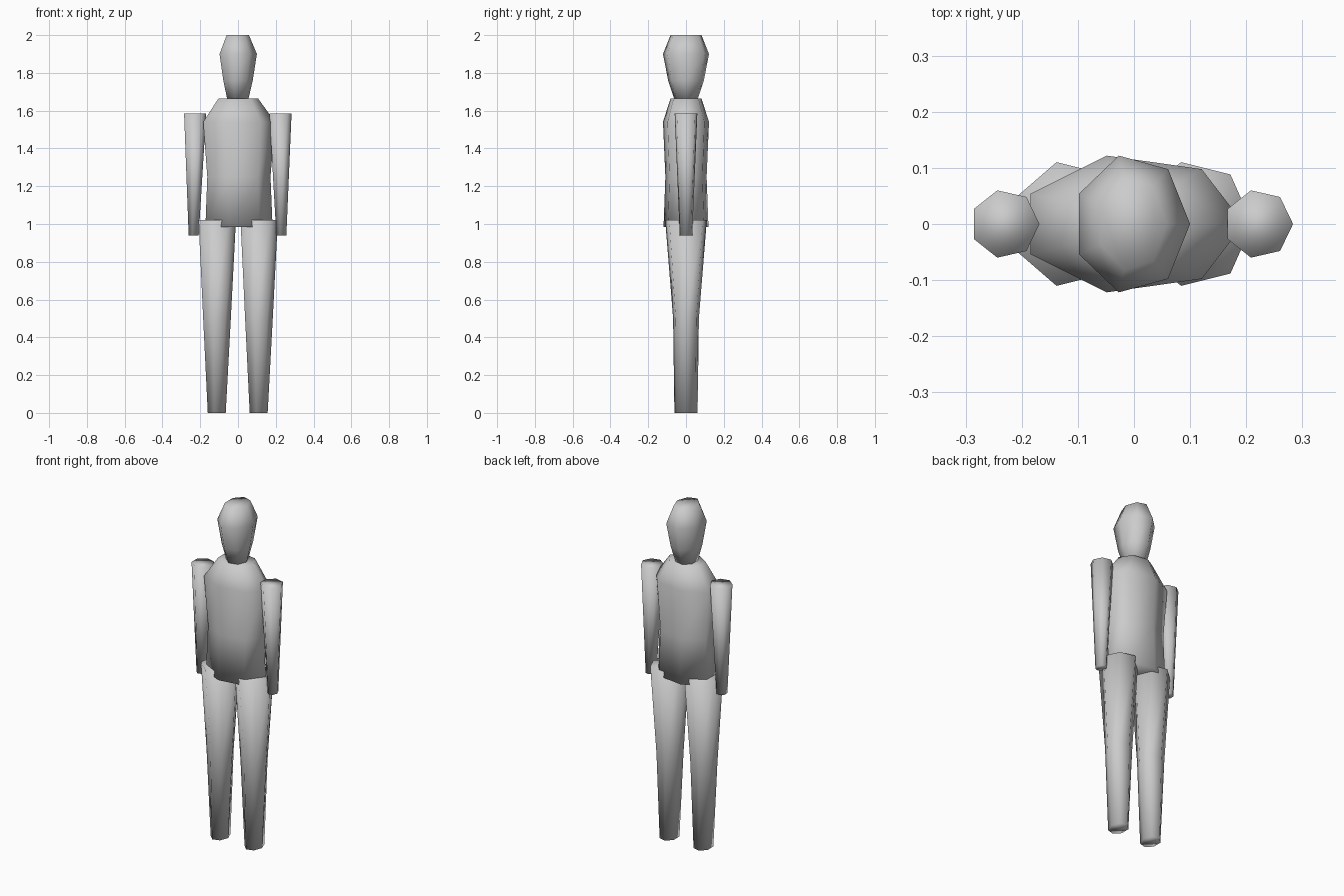
import bpy, bmesh, math

default = bpy.data.objects.get("Cube")
if default:
    bpy.data.objects.remove(default, do_unlink=True)

SIDES = 7
SHIFT = -0.004  # balances the uneven seven-sided outline about x = 0

grey = bpy.data.materials.new("plain grey")
grey.use_nodes = True
grey.diffuse_color = (0.6, 0.6, 0.6, 1)
grey.node_tree.nodes["Principled BSDF"].inputs["Base Color"].default_value = (0.6, 0.6, 0.6, 1)


def loft(name, rings):
    """Capped seven-sided body through rings of (centre x, z, radius x, radius y)."""
    bm = bmesh.new()
    loops = []
    for cx, z, rx, ry in rings:
        angles = [math.tau * i / SIDES for i in range(SIDES)]
        loops.append([bm.verts.new((cx + SHIFT + rx * math.cos(a), ry * math.sin(a), z))
                      for a in angles])
    for low, high in zip(loops, loops[1:]):
        for i in range(SIDES):
            j = (i + 1) % SIDES
            bm.faces.new((low[i], low[j], high[j], high[i]))
    bm.faces.new(loops[0][::-1])
    bm.faces.new(loops[-1])
    for face in bm.faces:
        face.smooth = True
    mesh = bpy.data.meshes.new(name)
    bm.to_mesh(mesh)
    bm.free()
    mesh.materials.append(grey)
    obj = bpy.data.objects.new(name, mesh)
    bpy.context.collection.objects.link(obj)
    return obj


# Head: narrow chin, widest at the brow, flat crown
loft("head", [(0, 1.665, 0.06, 0.065), (0, 1.76, 0.082, 0.097),
              (0, 1.9, 0.104, 0.125), (0, 2.0, 0.062, 0.084)])

# Torso: hips, waist, shoulders, neck base
loft("torso", [(0, 0.985, 0.187, 0.122), (0, 1.25, 0.176, 0.112),
               (0, 1.54, 0.2, 0.125), (0, 1.665, 0.11, 0.084)])

# Tapered limbs, repeated on both sides
for side, s in (("left", 1), ("right", -1)):
    loft(side + "_arm", [(s * 0.232, 0.94, 0.028, 0.034), (s * 0.226, 1.585, 0.0615, 0.0615)])
    loft(side + "_leg", [(s * 0.111, 0.0, 0.05, 0.063), (s * 0.111, 0.5, 0.077, 0.07),
                         (s * 0.111, 1.02, 0.104, 0.113)])
